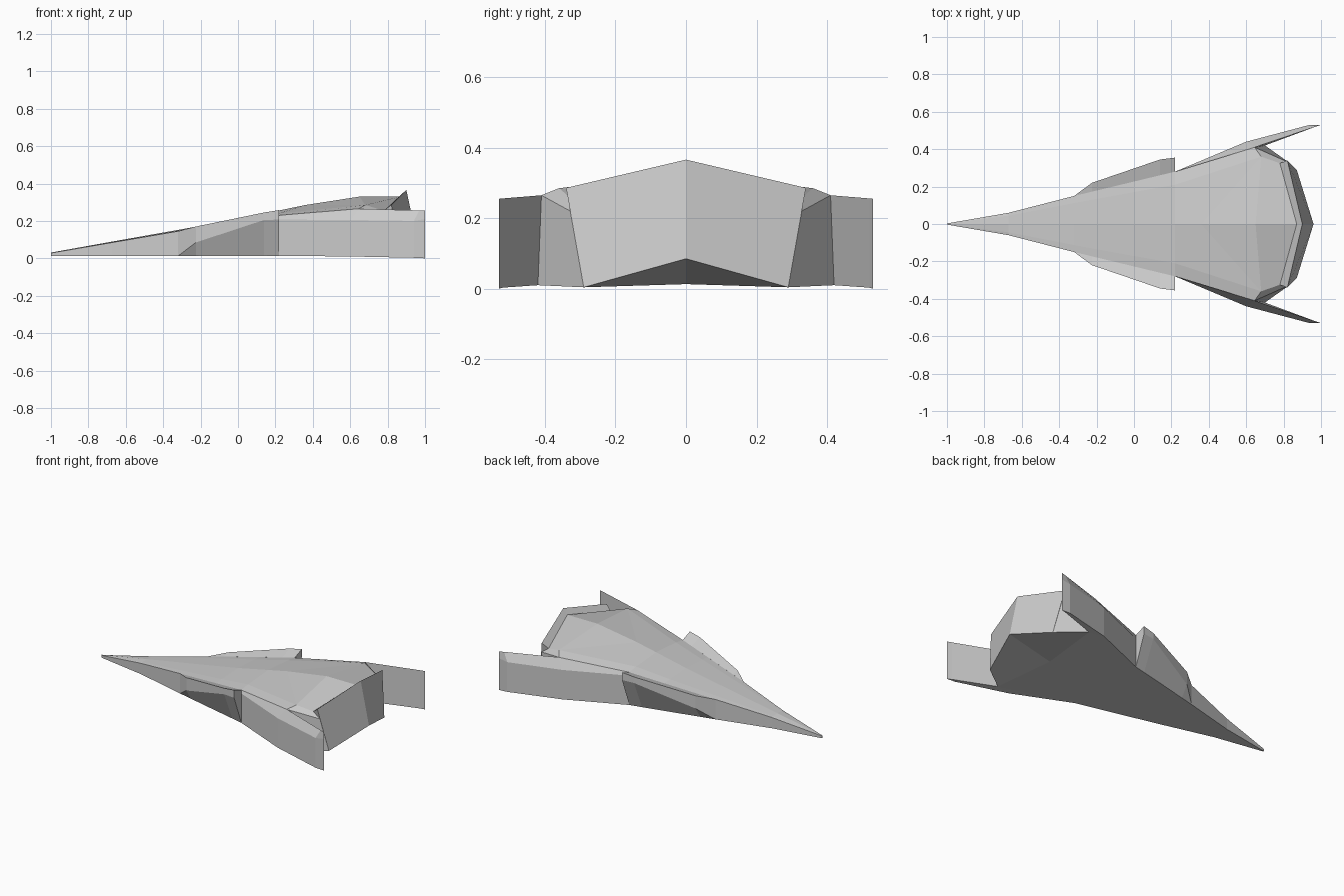
import bpy, bmesh

if "Cube" in bpy.data.objects:
    bpy.data.objects.remove(bpy.data.objects["Cube"])


def skin(name, rows, closed=False, cap_start=False, cap_end=False):
    """Skin half sections (y >= 0) with flat faces, then mirror across y = 0."""
    bm = bmesh.new()

    def face(points, sign):
        pts = []
        for p in points:
            q = (p[0], p[1] * sign, p[2])
            if q not in pts:
                pts.append(q)
        if len(pts) > 2:
            bm.faces.new([bm.verts.new(q) for q in pts])

    for sign in (1, -1):
        for a, b in zip(rows, rows[1:]):
            n = len(a)
            for i in range(n if closed else n - 1):
                j = (i + 1) % n
                face((a[i], a[j], b[j], b[i]), sign)
        if cap_start:
            face(rows[0], sign)
        if cap_end:
            face(rows[-1], sign)
    bmesh.ops.remove_doubles(bm, verts=bm.verts, dist=0.0005)
    bmesh.ops.recalc_face_normals(bm, faces=bm.faces)
    mesh = bpy.data.meshes.new(name)
    bm.to_mesh(mesh)
    bm.free()
    obj = bpy.data.objects.new(name, mesh)
    bpy.context.collection.objects.link(obj)
    return obj


FLOOR = 0.013
# Shared corners where hull, wings and engine block meet
keel = (0.65, 0, FLOOR)
root_bottom = (0.70, 0.42, 0.01)
wing_bottom = (0.60, 0.44, 0.01)
wing_edge = (0.60, 0.44, 0.205)
root_top = (0.645, 0.41, 0.265)
deck_corner = (0.68, 0.36, 0.285)
deck_tip = (0.36, 0, 0.285)


# Hull: wedge sections from nose back to the wing roots
def hull_section(x, y, side, ridge):
    return [(x, 0, FLOOR), (x, y, FLOOR), (x, y, FLOOR), (x, y, side * 0.9),
            (x, y, side), (x, y * 0.75, side + (ridge - side) * 0.4), (x, 0, ridge)]


stations = [(-1, 0.003, 0.028, 0.031), (-0.67, 0.06, 0.085, 0.09),
            (-0.32, 0.15, 0.145, 0.152), (0, 0.228, 0.195, 0.21),
            (0.22, 0.28, 0.23, 0.256)]
hull = [hull_section(*s) for s in stations]
hull.append([keel, root_bottom, wing_bottom, wing_edge, root_top, deck_corner, deck_tip])
skin("hull", hull, cap_start=True)

# Engine block: raised deck, tapered sides and folded rear plate
corner_low = (0.87, 0.29, 0.004)
plate_low = (0.96, 0, 0.085)
corner_top = (0.82, 0.34, 0.286)
block = [
    [keel, root_bottom, root_top, deck_corner, deck_tip],
    [keel, root_bottom, root_top, deck_corner, (0.65, 0, 0.33)],
    [plate_low, corner_low, (0.83, 0.328, 0.22), (0.78, 0.325, 0.255), (0.87, 0, 0.33)],
    [plate_low, corner_low, corner_top, corner_top, (0.90, 0, 0.366)],
]
skin("engine_block", block, cap_end=True)

# Wings: thin rear fins with a sloped top edge
wings = [
    [wing_bottom, wing_edge, root_top, root_bottom],
    [(0.94, 0.53, 0.003), (0.94, 0.53, 0.2), (0.97, 0.52, 0.256), (0.97, 0.52, 0.003)],
    [(1, 0.53, 0), (1, 0.53, 0.21), (1, 0.53, 0.255), (1, 0.53, 0)],
]
skin("wing_fins", wings, closed=True, cap_end=True)


# Side pods: undercut blisters along the hull sides
def pod_section(x, y, low, top):
    t = (x + 0.32) / 0.54
    inner = 0.15 + 0.13 * t
    return [(x, inner, FLOOR), (x, y, low), (x, y, top), (x, inner, 0.145 + 0.085 * t)]


pods = [pod_section(*s) for s in ((-0.32, 0.15, FLOOR, 0.145), (-0.225, 0.22, 0.085, 0.17),
                                  (0.14, 0.345, 0.205, 0.245), (0.22, 0.355, 0.207, 0.258))]
skin("side_pods", pods, closed=True, cap_end=True)
